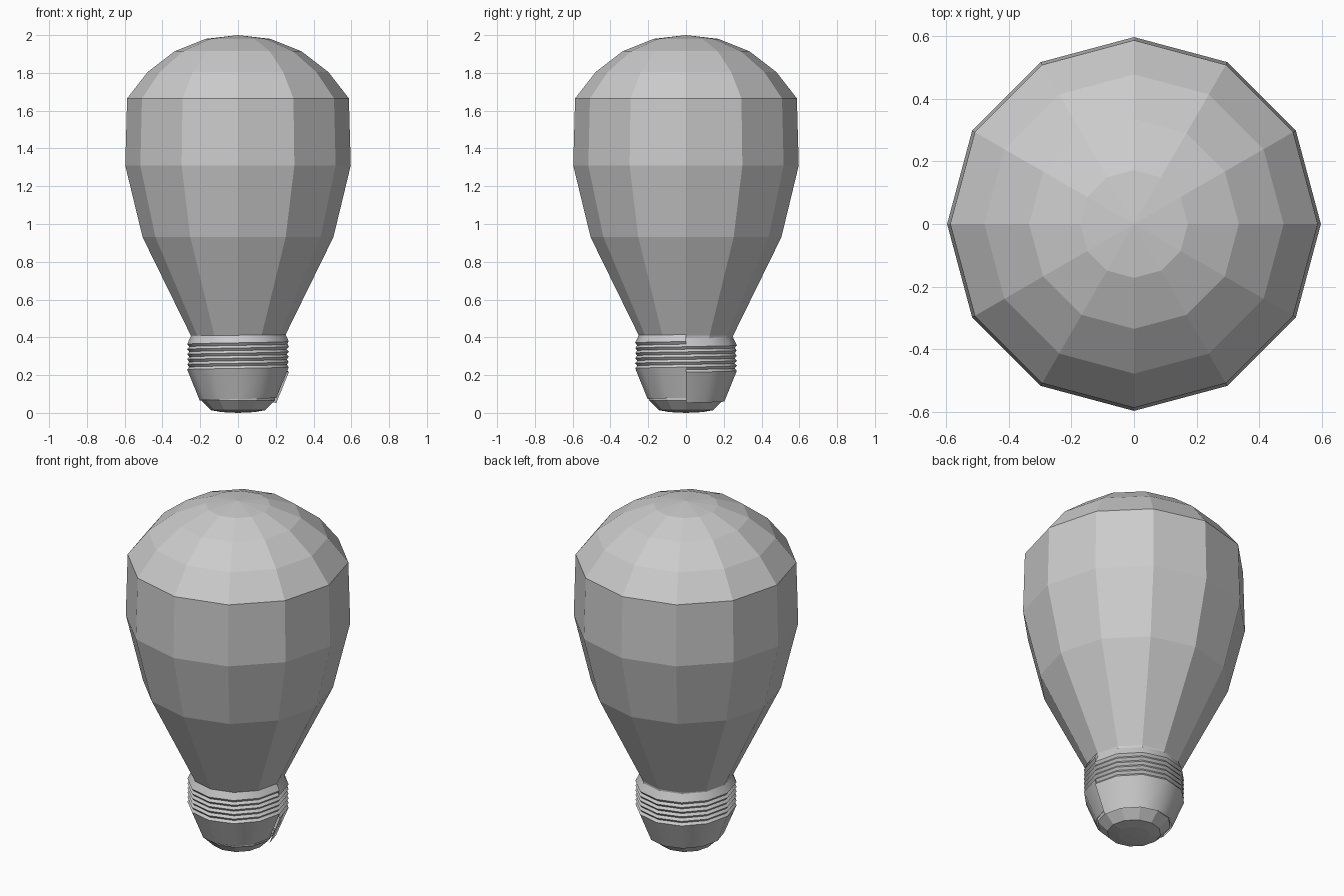
import bpy, bmesh
from math import sin, cos, pi, radians

if "Cube" in bpy.data.objects:
    bpy.data.objects.remove(bpy.data.objects["Cube"])

SIDES = 12


def lathe(name, profile, rise=0.0):
    """Revolve (radius, z) points; a rise turns the sweep into one helical turn."""
    bm = bmesh.new()
    columns = []
    for i in range(SIDES + 1):
        a = 2 * pi * i / SIDES
        dz = rise * i / SIDES
        columns.append([bm.verts.new((r * cos(a), r * sin(a), z + dz)) for r, z in profile])
    for c, d in zip(columns, columns[1:]):
        for k in range(len(profile) - 1):
            bm.faces.new((c[k], d[k], d[k + 1], c[k + 1]))
    # close the poles and, when there is no rise, the seam
    bmesh.ops.remove_doubles(bm, verts=bm.verts, dist=1e-5)
    bmesh.ops.dissolve_degenerate(bm, edges=bm.edges, dist=1e-6)
    mesh = bpy.data.meshes.new(name)
    bm.to_mesh(mesh)
    bm.free()
    obj = bpy.data.objects.new(name, mesh)
    bpy.context.collection.objects.link(obj)
    return obj


# Faceted glass envelope
lathe("glass_bulb", [
    (0.245, 0.37), (0.25, 0.41), (0.505, 0.93), (0.597, 1.31), (0.587, 1.665),
    (0.478, 1.805), (0.335, 1.915), (0.172, 1.98), (0, 2.0)])

# Screw base: threads and tapering skirt swept along one helical turn
PITCH = 0.027
threads = []
for k in range(4, -1, -1):
    groove = 0.337 - PITCH * k
    threads += [(0.269, groove - PITCH / 2), (0.258, groove)]
screw = lathe("screw_base", [(0.203, 0.053)] + threads + [(0.269, 0.351), (0.248, 0.396)],
              rise=PITCH)

# Contact cap under the base
lathe("contact_cap", [(0, 0), (0.085, 0.004), (0.143, 0.014), (0.195, 0.066), (0.197, 0.085)])

# Smooth the metal around, keep the thread edges sharp
bpy.context.view_layer.objects.active = screw
screw.select_set(True)
bpy.ops.object.shade_smooth_by_angle(angle=radians(32))
